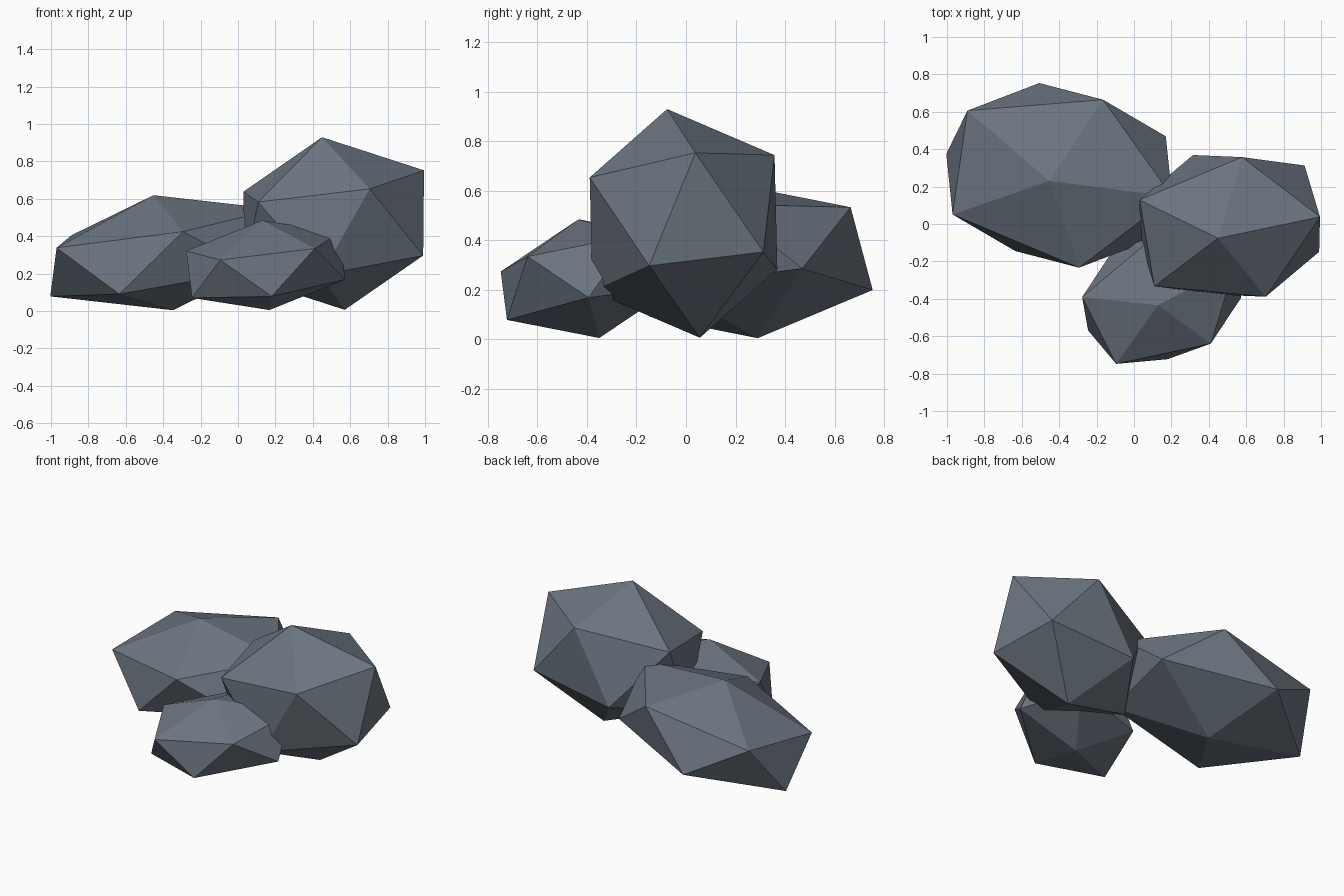
import bpy

# Remove the default cube
cube = bpy.data.objects.get("Cube")
if cube:
    bpy.data.objects.remove(cube, do_unlink=True)

# Slate material
SLATE = (0.15, 0.18, 0.22, 1.0)
slate = bpy.data.materials.new("slate_grey")
slate.use_nodes = True
slate.diffuse_color = SLATE
bsdf = slate.node_tree.nodes["Principled BSDF"]
bsdf.inputs["Base Color"].default_value = SLATE
bsdf.inputs["Roughness"].default_value = 0.9

# All boulders share one lean
TILT_X, TILT_Y = 0.12, -0.15


def add_rock(name, centre, radii, turn):
    """A flat-faced boulder: a stretched, tilted icosahedron."""
    bpy.ops.mesh.primitive_ico_sphere_add(subdivisions=1, radius=1, location=centre,
                                          rotation=(TILT_X, TILT_Y, turn))
    rock = bpy.context.object
    rock.name = rock.data.name = name
    rock.scale = radii
    bpy.ops.object.transform_apply(location=False, rotation=False, scale=True)
    bpy.ops.object.shade_flat()
    rock.data.materials.append(slate)
    return rock


# Three overlapping boulders
add_rock("tall_rock", (0.51, -0.01, 0.468), (0.585, 0.448, 0.470), 0.15)
add_rock("wide_rock", (-0.40, 0.26, 0.312), (0.718, 0.537, 0.313), -0.16)
add_rock("small_rock", (0.148, -0.392, 0.245), (0.506, 0.384, 0.244), 0.453)
